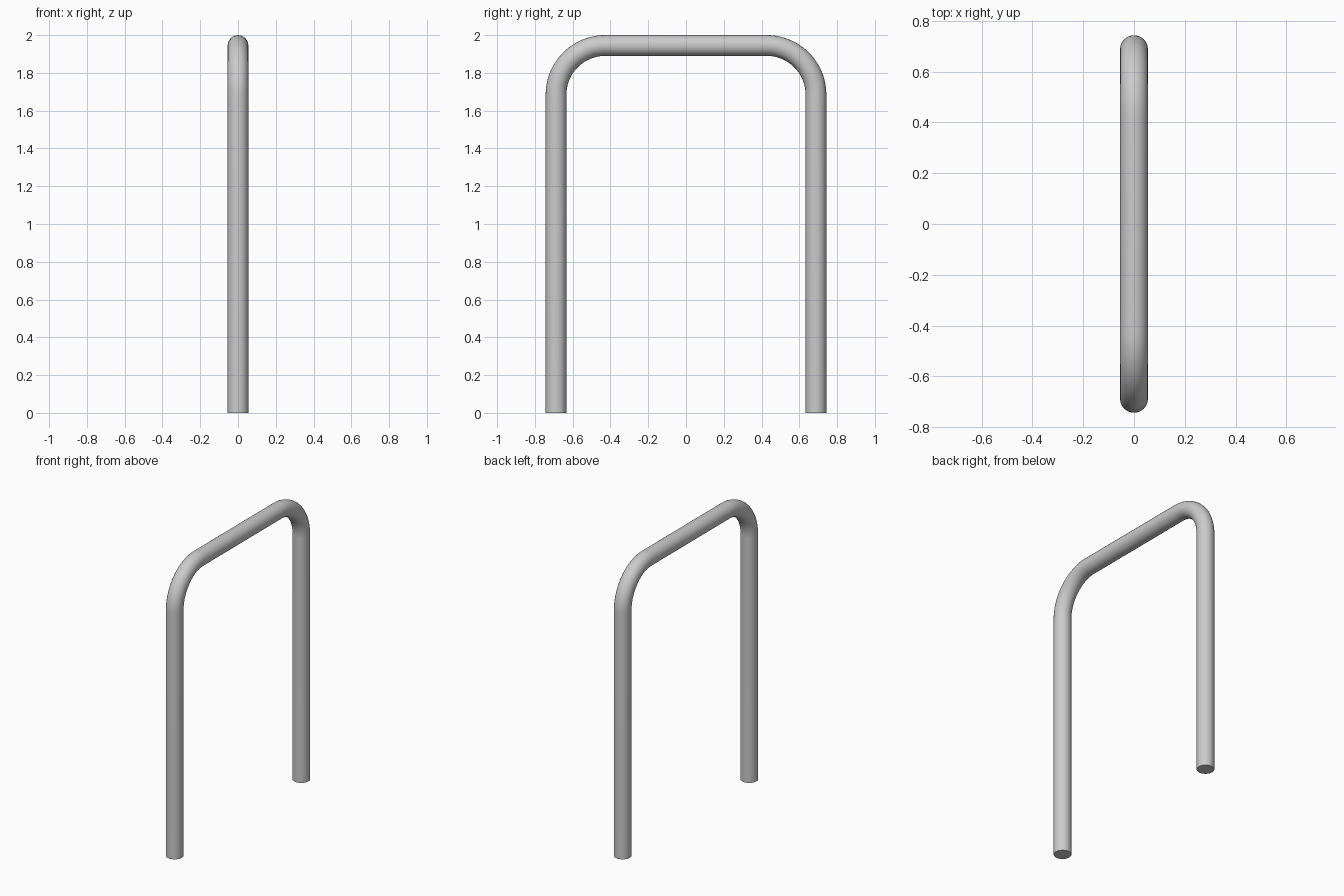
import bpy
from math import sin, cos, pi, radians

if "Cube" in bpy.data.objects:
    bpy.data.objects.remove(bpy.data.objects["Cube"])

R = 0.055            # tube radius
HALF = 0.688         # leg centre distance from the middle
TOP = 2.0 - R        # centre height of the top bar
BEND = 0.26          # bend radius on the centre line
STEPS = 20

# Centre line: one leg and bend, then mirrored
half = [(0, -HALF, 0)]
for i in range(STEPS + 1):
    a = pi / 2 * i / STEPS
    half.append((0, -HALF + BEND * (1 - cos(a)), TOP - BEND + BEND * sin(a)))
path = half + [(x, -y, z) for x, y, z in reversed(half)]

# Round tube swept along the path, with closed ends
curve = bpy.data.curves.new("bent_tube_rail", 'CURVE')
curve.dimensions = '3D'
curve.bevel_depth = R
curve.bevel_resolution = 10
curve.use_fill_caps = True
spline = curve.splines.new('POLY')
spline.points.add(len(path) - 1)
for p, co in zip(spline.points, path):
    p.co = (*co, 1)

rail = bpy.data.objects.new("bent_tube_rail", curve)
bpy.context.collection.objects.link(rail)
bpy.context.view_layer.objects.active = rail
rail.select_set(True)
bpy.ops.object.convert(target='MESH')
bpy.ops.object.shade_smooth_by_angle(angle=radians(40))
